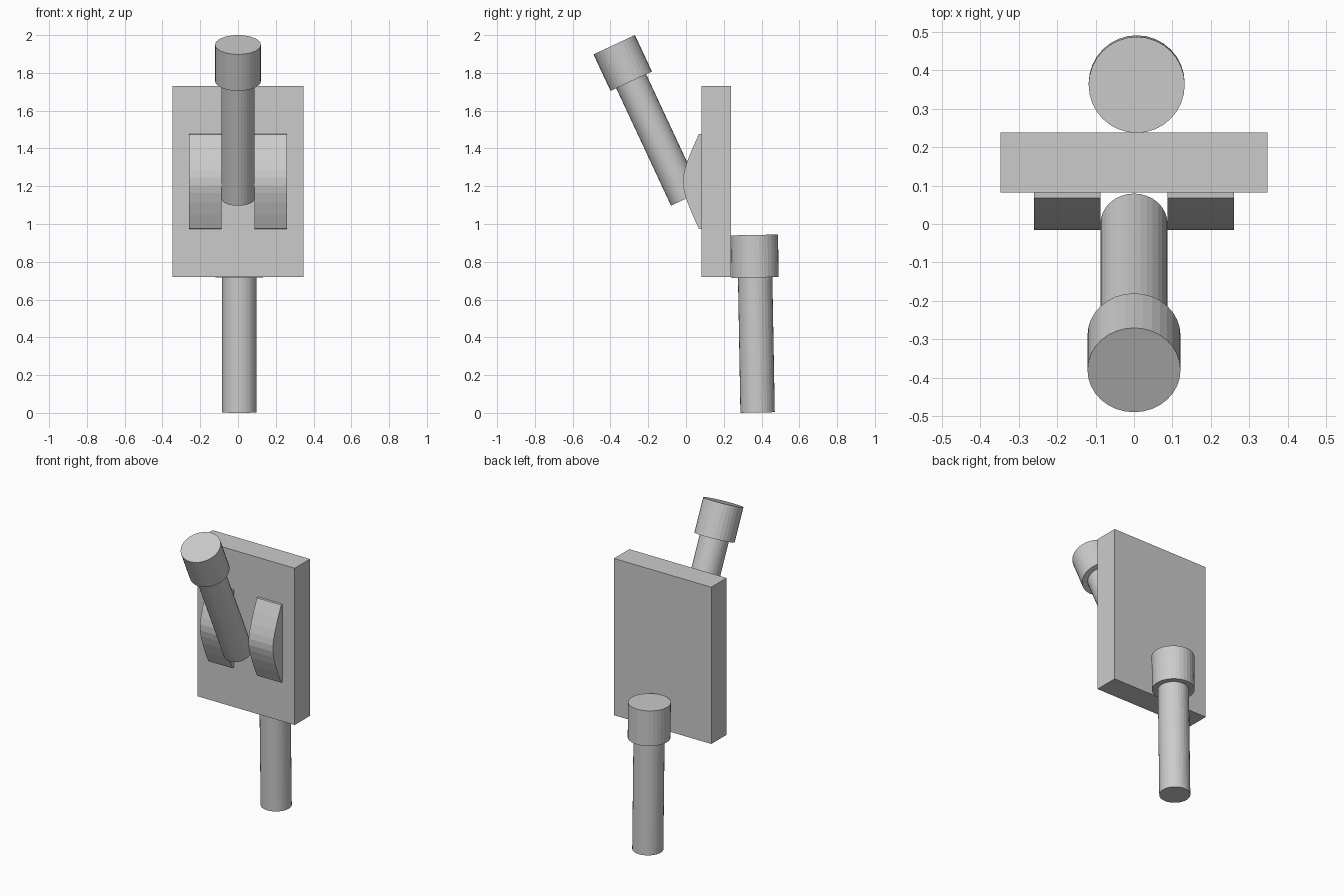
import bpy
import bmesh
from mathutils import Vector

cube = bpy.data.objects.get("Cube")
if cube:
    bpy.data.objects.remove(cube, do_unlink=True)

grey = bpy.data.materials.new("plain grey")
grey.use_nodes = True
colour = (0.6, 0.6, 0.6, 1)
grey.diffuse_color = colour
grey.node_tree.nodes["Principled BSDF"].inputs["Base Color"].default_value = colour


def finish(name, bm):
    bmesh.ops.recalc_face_normals(bm, faces=bm.faces)
    mesh = bpy.data.meshes.new(name)
    bm.to_mesh(mesh)
    bm.free()
    mesh.materials.append(grey)
    obj = bpy.data.objects.new(name, mesh)
    bpy.context.collection.objects.link(obj)
    return obj


def rod(name, start, end, radius):
    """Faceted cylinder between two points."""
    start, end = Vector(start), Vector(end)
    axis = end - start
    bm = bmesh.new()
    bmesh.ops.create_cone(bm, cap_ends=True, segments=32, radius1=radius,
                          radius2=radius, depth=axis.length)
    obj = finish(name, bm)
    obj.rotation_mode = 'QUATERNION'
    obj.rotation_quaternion = Vector((0, 0, 1)).rotation_difference(axis)
    obj.location = (start + end) / 2
    return obj


def extrude_profile(name, profile, x0, x1):
    """Extrude a (y, z) outline along x."""
    bm = bmesh.new()
    face = bm.faces.new([bm.verts.new((x0, y, z)) for y, z in profile])
    new = bmesh.ops.extrude_face_region(bm, geom=[face])["geom"]
    verts = [v for v in new if isinstance(v, bmesh.types.BMVert)]
    bmesh.ops.translate(bm, verts=verts, vec=(x1 - x0, 0, 0))
    return finish(name, bm)


# Wall plate
extrude_profile("back_plate", [(0.082, 0.72), (0.238, 0.72),
                               (0.238, 1.73), (0.082, 1.73)], -0.347, 0.347)

# Bowed guides either side of the lever
half = [(0.25, 0.068), (0.175, 0.034), (0.11, 0.008), (0.06, -0.008), (0.02, -0.016)]
mid = 1.225
bow = [(y, mid - d) for d, y in half] + [(y, mid + d) for d, y in reversed(half)]
outline = bow + [(0.09, mid + 0.252), (0.09, mid - 0.252)]
extrude_profile("left_guide", outline, 0.087, 0.26)
extrude_profile("right_guide", outline, -0.26, -0.087)

# Tilted lever with its knob
rod("lever_shaft", (0, 0, 1.134), (0, -0.3, 1.777), 0.0875)
rod("lever_knob", (0, -0.29, 1.756), (0, -0.38, 1.949), 0.121)

# Rear post with its cap, leaning very slightly
rod("rear_post", (0.007, 0.379, 0.002), (0.007, 0.366, 0.73), 0.091)
rod("rear_post_cap", (0.007, 0.366, 0.717), (0.007, 0.362, 0.942), 0.125)
